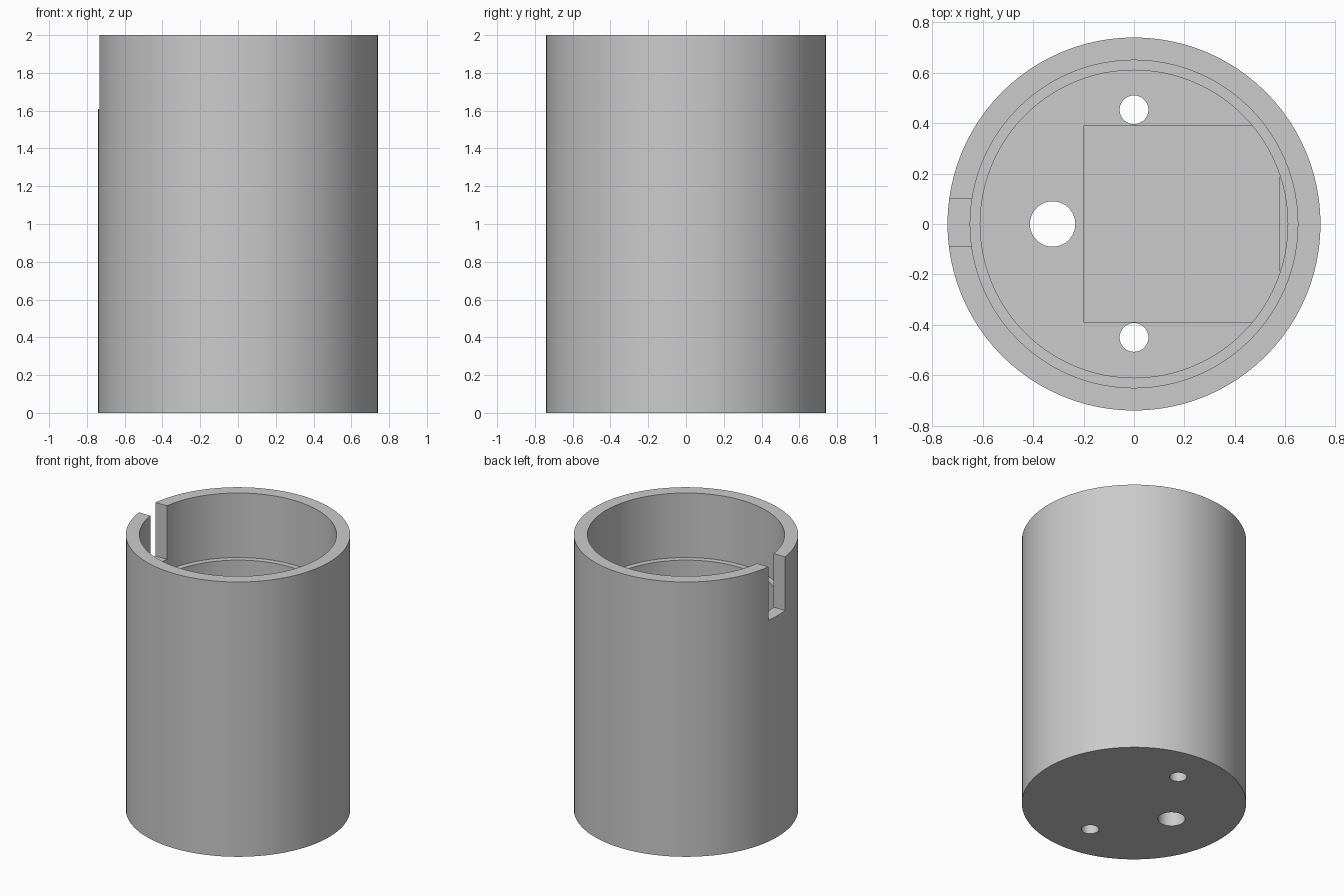
import bpy, bmesh, math

if "Cube" in bpy.data.objects:
    bpy.data.objects.remove(bpy.data.objects["Cube"], do_unlink=True)

SIDES = 96
HEIGHT, FLOOR, LEDGE, SLOT = 2.0, 0.12, 1.53, 1.61
OUTER, BORE, INNER = 0.74, 0.65, 0.61

grey = bpy.data.materials.new("plain grey")
grey.use_nodes = True
colour = (0.6, 0.6, 0.6, 1)
grey.diffuse_color = colour
grey.node_tree.nodes["Principled BSDF"].inputs["Base Color"].default_value = colour


def add_object(name, bm):
    bmesh.ops.recalc_face_normals(bm, faces=bm.faces)
    mesh = bpy.data.meshes.new(name)
    bm.to_mesh(mesh)
    bm.free()
    mesh.materials.append(grey)
    obj = bpy.data.objects.new(name, mesh)
    bpy.context.collection.objects.link(obj)
    return obj


def lathe(name, profile):
    """Closed solid of revolution; the profile starts and ends on the axis."""
    bm = bmesh.new()
    verts = [bm.verts.new((r, 0, z)) for r, z in profile]
    edges = [bm.edges.new(pair) for pair in zip(verts, verts[1:])]
    bmesh.ops.spin(bm, geom=verts + edges, cent=(0, 0, 0), axis=(0, 0, 1),
                   angle=math.tau, steps=SIDES, use_merge=True)
    bmesh.ops.remove_doubles(bm, verts=bm.verts, dist=1e-4)
    return add_object(name, bm)


def box(name, low, high):
    bm = bmesh.new()
    bmesh.ops.create_cube(bm, size=1)
    for v in bm.verts:
        v.co = [(a + b) / 2 + c * (b - a) for a, b, c in zip(low, high, v.co)]
    return add_object(name, bm)


def rod(name, x, y, radius):
    obj = lathe(name, [(0, -0.2), (radius, -0.2), (radius, 0.4), (0, 0.4)])
    obj.location = (x, y, 0)
    return obj


def cut(target, cutter):
    cutter.hide_render = True
    mod = target.modifiers.new("cut", 'BOOLEAN')
    mod.operation = 'DIFFERENCE'
    mod.solver = 'EXACT'
    mod.object = cutter
    bpy.context.view_layer.objects.active = target
    bpy.ops.object.modifier_apply(modifier=mod.name)
    bpy.data.objects.remove(cutter, do_unlink=True)


# Cup with a stepped bore
cup = lathe("cup", [(0, 0), (OUTER, 0), (OUTER, HEIGHT), (BORE, HEIGHT), (BORE, LEDGE),
                    (INNER, LEDGE), (INNER, FLOOR), (0, FLOOR)])

# Slot through the rim
cut(cup, box("slot_cutter", (-0.9, -0.09, SLOT), (-0.5, 0.1, HEIGHT + 0.2)))

# Cable hole and two screw holes through the floor
for x, y, radius in [(-0.323, 0, 0.09), (0, 0.453, 0.057), (0, -0.45, 0.057)]:
    cut(cup, rod("hole_cutter", x, y, radius))

# Raised square platform, its outer corners sunk into the wall
box("platform", (-0.2, -0.39, FLOOR - 0.05), (0.58, 0.39, FLOOR + 0.18))

# Crisp edges on a smooth round wall
bpy.context.view_layer.update()
bpy.ops.object.select_all(action='DESELECT')
cup.select_set(True)
bpy.context.view_layer.objects.active = cup
bpy.ops.object.shade_smooth_by_angle(angle=math.radians(30))
